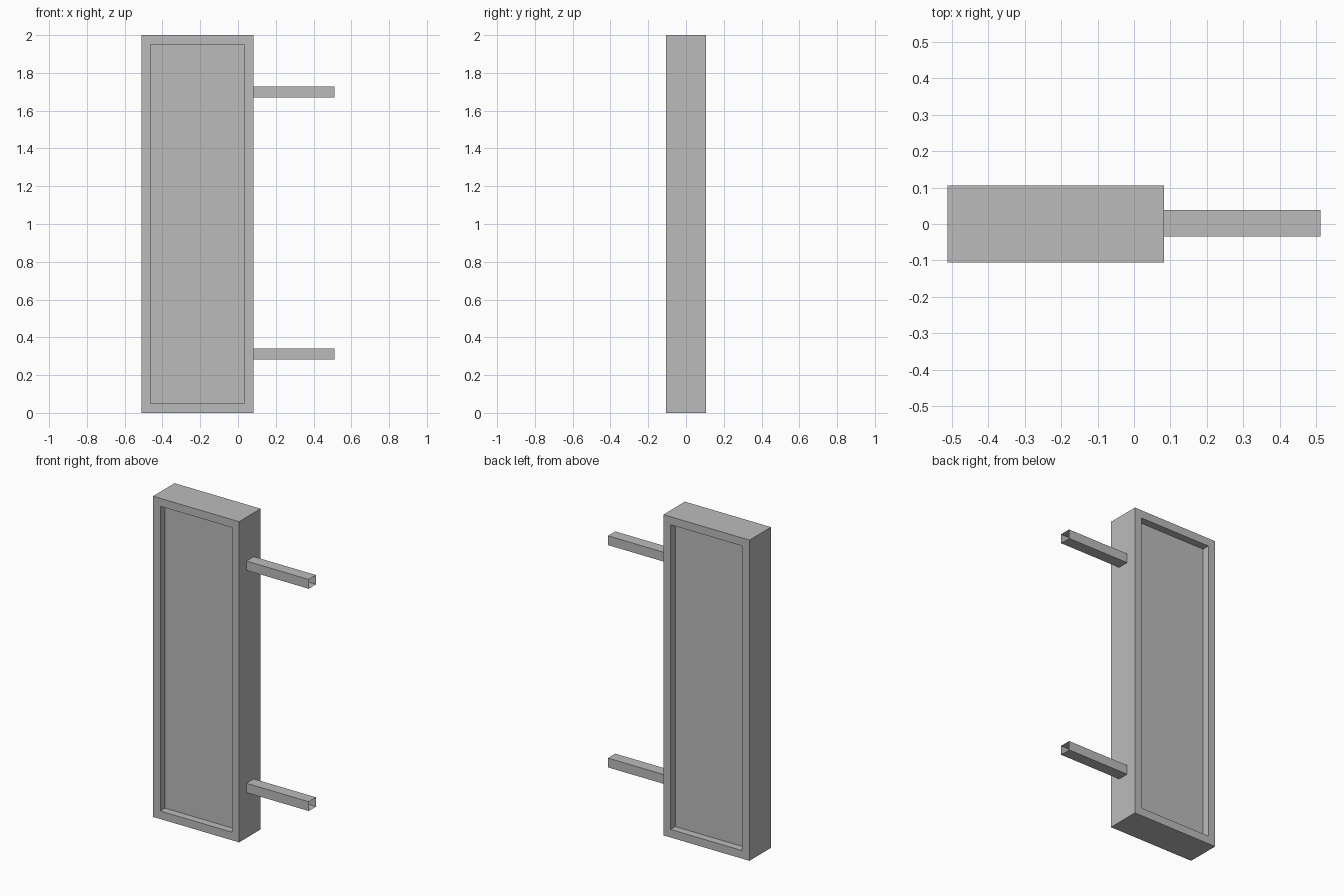
import bpy
import bmesh
from mathutils import Matrix, Vector

cube = bpy.data.objects.get("Cube")
if cube:
    bpy.data.objects.remove(cube)

GRAY = (0.5, 0.5, 0.5, 1)
gray = bpy.data.materials.new("plain gray")
gray.use_nodes = True
gray.diffuse_color = GRAY
gray.node_tree.nodes["Principled BSDF"].inputs["Base Color"].default_value = GRAY


def block(low, high):
    """Box mesh spanning two opposite corners."""
    low, high = Vector(low), Vector(high)
    bm = bmesh.new()
    place = Matrix.Translation((low + high) / 2) @ Matrix.Diagonal((*(high - low), 1))
    bmesh.ops.create_cube(bm, size=1, matrix=place)
    bm.normal_update()
    return bm


def finish(bm, name):
    mesh = bpy.data.meshes.new(name)
    bm.to_mesh(mesh)
    bm.free()
    mesh.materials.append(gray)
    obj = bpy.data.objects.new(name, mesh)
    bpy.context.collection.objects.link(obj)
    return obj


# Sign box with a recessed panel on the front and the back
SIDE_X = 0.082
sign = block((-0.512, -0.106, 0), (SIDE_X, 0.106, 2))
panels = [f for f in sign.faces if abs(f.normal.y) > 0.9]
for panel in panels:
    bmesh.ops.inset_region(sign, faces=[panel], thickness=0.05, use_even_offset=True)
    inward = panel.normal * -0.047
    # Sink the panel by extruding it into the box
    sunk = bmesh.ops.extrude_discrete_faces(sign, faces=[panel])["faces"]
    bmesh.ops.translate(sign, vec=inward, verts=sunk[0].verts)
finish(sign, "sign_box")

# Hollow wall brackets, open at both ends
for name, z in (("lower_bracket", 0.312), ("upper_bracket", 1.698)):
    tube = block((SIDE_X, -0.034, z - 0.029), (0.512, 0.038, z + 0.029))
    ends = [f for f in tube.faces if abs(f.normal.x) > 0.9]
    bmesh.ops.delete(tube, geom=ends, context="FACES_ONLY")
    finish(tube, name)
